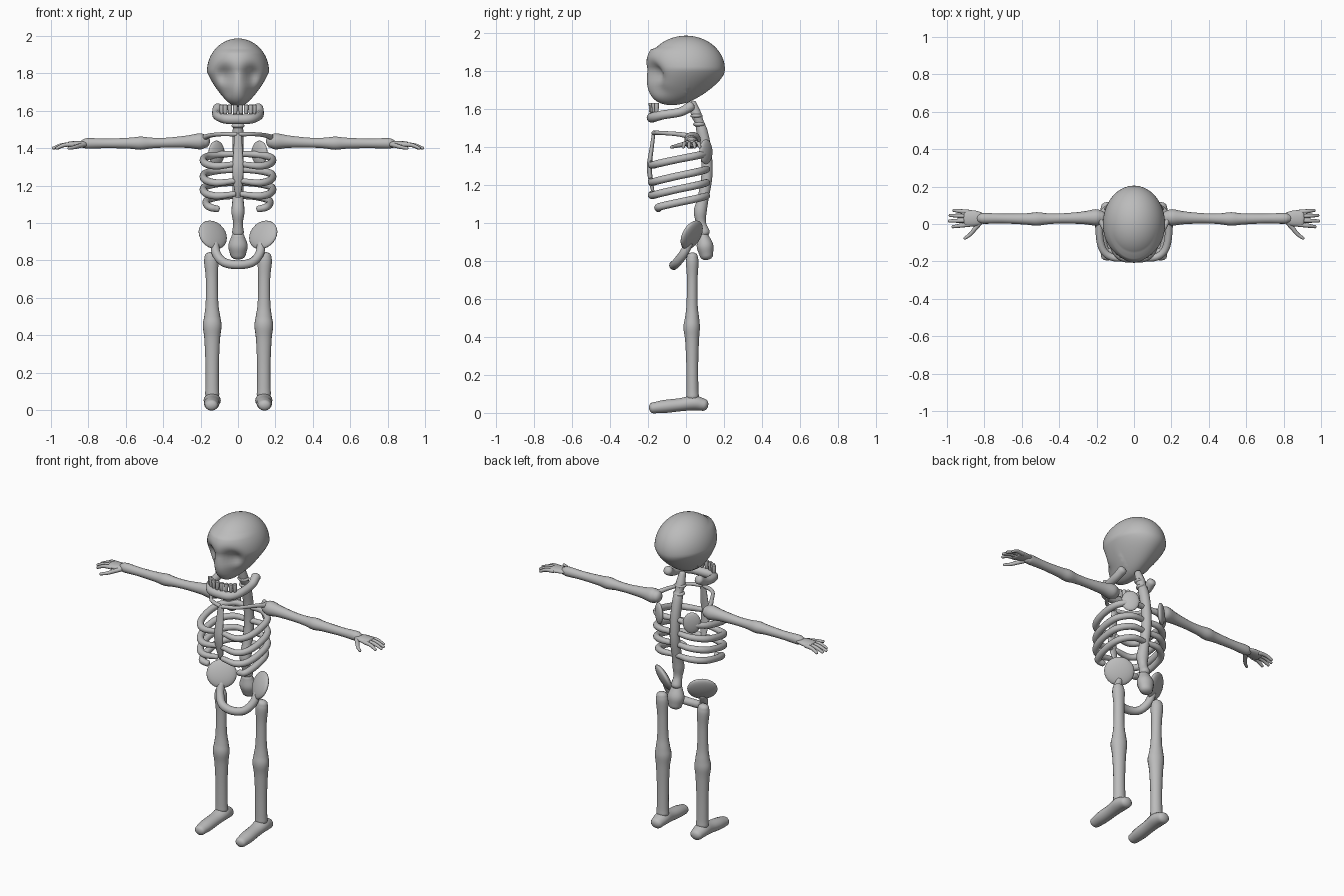
import bpy, bmesh, math
from mathutils import Vector, Matrix

cube = bpy.data.objects.get("Cube")
if cube:
    bpy.data.objects.remove(cube, do_unlink=True)

bone = bpy.data.materials.new("bone_grey")
bone.use_nodes = True
bone.diffuse_color = (0.5, 0.5, 0.5, 1)
bone.node_tree.nodes["Principled BSDF"].inputs["Base Color"].default_value = (0.5, 0.5, 0.5, 1)


def finish(name, bm, mirror=False):
    """Turn a bmesh into a smooth object, optionally mirrored in x."""
    bmesh.ops.recalc_face_normals(bm, faces=bm.faces)
    for f in bm.faces:
        f.smooth = True
    me = bpy.data.meshes.new(name)
    bm.to_mesh(me)
    bm.free()
    me.materials.append(bone)
    ob = bpy.data.objects.new(name, me)
    bpy.context.collection.objects.link(ob)
    if mirror:
        mod = ob.modifiers.new("Mirror", 'MIRROR')
        mod.use_mirror_merge = False
    return ob


def spline(pts, steps):
    """Catmull-Rom through (x, y, z, radius) points."""
    p = [Vector(q) for q in pts]
    p = [2 * p[0] - p[1]] + p + [2 * p[-1] - p[-2]]
    out = []
    for i in range(1, len(p) - 2):
        a, b, c, d = p[i - 1:i + 3]
        for s in range(steps):
            t = s / steps
            out.append(0.5 * (2 * b + (c - a) * t + (2 * a - 5 * b + 4 * c - d) * t ** 2
                              + (3 * b - a - 3 * c + d) * t ** 3))
    return out + [p[-2]]


def tube(name, pts, mirror=False, wide=1.0, flat=1.0, ref=(0, 0, 1), sides=14, steps=5, bm=None):
    """Round-ended bone swept along points; flat scales along ref, wide across it."""
    own = bm is None
    bm = bm or bmesh.new()
    path = spline(pts, steps)
    pos = [q.to_3d() for q in path]
    tan = [(pos[min(i + 1, len(pos) - 1)] - pos[max(i - 1, 0)]).normalized() for i in range(len(pos))]
    stations = [(p, t, q[3]) for p, t, q in zip(pos, tan, path)]
    cap = [math.radians(a) for a in (25, 50, 75)]
    bulge = 0.7 * min(wide, flat)

    def ends(st, sign):
        p, t, r = st
        return [(p + sign * t * r * bulge * math.sin(a), t, r * math.cos(a)) for a in cap]
    stations = ends(stations[0], -1)[::-1] + stations + ends(stations[-1], 1)
    rings = []
    for p, t, r in stations:
        side = t.cross(Vector(ref)).normalized()
        up = side.cross(t)
        rings.append([bm.verts.new(p + r * (wide * math.cos(a) * side + flat * math.sin(a) * up))
                      for a in (2 * math.pi * k / sides for k in range(sides))])
    for a, b in zip(rings, rings[1:]):
        for k in range(sides):
            n = (k + 1) % sides
            bm.faces.new((a[k], a[n], b[n], b[k]))
    bm.faces.new(rings[0])
    bm.faces.new(rings[-1])
    if own:
        return finish(name, bm, mirror)


def disc(name, centre, normal, size):
    """Flattened ellipsoid plate bone, mirrored."""
    bm = bmesh.new()
    rot = Vector(normal).to_track_quat('Z', 'Y').to_matrix().to_4x4()
    bmesh.ops.create_uvsphere(bm, u_segments=24, v_segments=14, radius=1,
                              matrix=Matrix.Translation(centre) @ rot @ Matrix.Diagonal((*size, 1)))
    finish(name, bm, True)


# Skull: egg with a blunt face, two shallow sockets and a narrow chin
bm = bmesh.new()
bmesh.ops.create_uvsphere(bm, u_segments=64, v_segments=40, radius=1)
for vert in bm.verts:
    u, v, w = vert.co
    low = max(-w, 0)
    x = 0.166 * u * (1 - 0.4 * low)
    y = 0.205 * v * (1 + (0.2 * abs(w) if v < 0 and w < 0.6 else 0))
    z = 1.81 + 0.177 * w + 0.07 * v * low
    if v < 0:
        eye = math.exp(-((abs(x) - 0.075) / 0.045) ** 2 - ((z - 1.785) / 0.055) ** 2)
        cheek = math.exp(-((abs(x) - 0.07) / 0.035) ** 2 - ((z - 1.70) / 0.04) ** 2)
        y += 0.055 * eye + 0.025 * cheek
    vert.co = (x, y, z)
finish("skull", bm)

# Jaw and its row of teeth
half = [(0.108, 0.025, 1.615, 0.027), (0.115, -0.03, 1.585, 0.024),
        (0.105, -0.12, 1.57, 0.024), (0.065, -0.172, 1.557, 0.026)]
tube("jaw", half + [(0, -0.18, 1.555, 0.027)] + [(-x, y, z, r) for x, y, z, r in half[::-1]])
bm = bmesh.new()
for i in range(8):
    a = (i - 3.5) * 0.3
    bmesh.ops.create_cone(bm, cap_ends=True, segments=10, radius1=0.011, radius2=0.013, depth=0.05,
                          matrix=Matrix.Translation((0.1 * math.sin(a), -0.125 - 0.06 * math.cos(a), 1.608)))
teeth = finish("teeth", bm)
bev = teeth.modifiers.new("Bevel", 'BEVEL')
bev.width, bev.segments = 0.003, 2

# Spine with vertebra swellings, plus sacrum
spine = [(0, 0.035, 1.63, 0.02), (0, 0.055, 1.57, 0.028), (0, 0.07, 1.53, 0.024), (0, 0.085, 1.48, 0.03),
         (0, 0.105, 1.38, 0.03), (0, 0.11, 1.25, 0.03), (0, 0.09, 1.13, 0.03),
         (0, 0.075, 1.06, 0.035), (0, 0.08, 1.0, 0.026), (0, 0.095, 0.95, 0.032)]
tube("spine", spine, ref=(0, 1, 0))
tube("sacrum", [(0, 0.09, 0.93, 0.03), (0, 0.1, 0.88, 0.045), (0, 0.108, 0.83, 0.036)],
     ref=(0, 1, 0), wide=1.15)
bm = bmesh.new()
for y, z in ((0.055, 1.565), (0.07, 1.52)):
    bmesh.ops.create_uvsphere(bm, u_segments=18, v_segments=10, radius=1,
                              matrix=Matrix.Translation((0, y, z)) @ Matrix.Diagonal((0.036, 0.032, 0.015, 1)))
finish("neck_vertebrae", bm)

# Breastbone
tube("breastbone", [(0, -0.17, 1.475, 0.02), (0, -0.18, 1.4, 0.024), (0, -0.193, 1.3, 0.03),
                    (0, -0.185, 1.22, 0.026), (0, -0.168, 1.14, 0.014)], ref=(0, 1, 0), flat=0.45)

# Ribs slope down from the spine to the front; the last pair floats
for i, (back, front) in enumerate(((1.37, 1.305), (1.285, 1.215), (1.215, 1.145), (1.145, 1.075))):
    drop = lambda t: back + (front - back) * t
    pts = [(0.015, 0.105, drop(0), 0.016), (0.1, 0.105, drop(0.05), 0.019), (0.17, 0.05, drop(0.25), 0.02),
           (0.185, -0.05, drop(0.55), 0.02), (0.165, -0.14, drop(0.85), 0.02)]
    if i < 3:
        pts += [(0.11, -0.18, drop(1), 0.019), (0.02, -0.182, drop(1) + 0.01, 0.015)]
    else:
        pts = [(x * 0.92, y, z, r) for x, y, z, r in pts] + [(0.11, -0.145, drop(1), 0.018)]
    tube("rib_pair_%d" % (i + 1), pts, True)

# Collarbones and shoulder blades
tube("collarbones", [(0.01, -0.17, 1.475, 0.012), (0.09, -0.135, 1.475, 0.011),
                     (0.15, -0.04, 1.468, 0.012), (0.185, 0.03, 1.455, 0.016)], True)
disc("shoulder_blades", (0.115, 0.105, 1.375), (0.6, 0.8, 0), (0.052, 0.066, 0.018))

# Arms
tube("arms", [(0.175, 0.035, 1.437, 0.036), (0.205, 0.035, 1.437, 0.044), (0.27, 0.033, 1.435, 0.034),
              (0.38, 0.03, 1.43, 0.027), (0.46, 0.028, 1.428, 0.029), (0.52, 0.027, 1.427, 0.036),
              (0.58, 0.027, 1.427, 0.03), (0.7, 0.029, 1.426, 0.026), (0.8, 0.03, 1.426, 0.029),
              (0.825, 0.03, 1.424, 0.024)], True)

# Hands: a flat palm, four fingers and a forward thumb
bm = bmesh.new()
tube("", [(0.815, 0.03, 1.425, 0.032), (0.85, 0.03, 1.424, 0.042), (0.9, 0.03, 1.42, 0.045)],
     wide=1, flat=0.38, bm=bm)
for tip, y0, y1 in ((0.965, 0.064, 0.073), (0.985, 0.042, 0.046), (0.99, 0.019, 0.016), (0.97, -0.003, -0.015)):
    mid = (0.89 + tip) / 2
    tube("", [(0.88, y0, 1.42, 0.012), (mid, (y0 + y1) / 2, 1.417, 0.011), (tip, y1, 1.4, 0.008)],
         bm=bm, sides=10)
tube("", [(0.82, 0.01, 1.42, 0.013), (0.85, -0.025, 1.412, 0.012), (0.875, -0.055, 1.405, 0.01),
          (0.905, -0.077, 1.4, 0.008)], bm=bm, sides=10)
finish("hands", bm, True)

# Pelvis: two tilted plates joined by a front arch
disc("hip_plates", (0.135, 0.03, 0.937), (0.5, 0.75, -0.4), (0.087, 0.083, 0.024))
half = [(0.125, 0.015, 0.89, 0.022), (0.115, -0.015, 0.835, 0.024), (0.075, -0.05, 0.79, 0.024)]
tube("pelvic_arch", half + [(0, -0.065, 0.777, 0.024)] + [(-x, y, z, r) for x, y, z, r in half[::-1]],
     ref=(0, 1, 0.3))

# Legs
tube("legs", [(0.145, 0.033, 0.825, 0.033), (0.143, 0.033, 0.79, 0.038), (0.14, 0.033, 0.7, 0.032),
              (0.139, 0.032, 0.57, 0.034), (0.138, 0.032, 0.5, 0.043), (0.138, 0.03, 0.45, 0.05),
              (0.138, 0.032, 0.38, 0.042), (0.138, 0.033, 0.25, 0.036), (0.138, 0.034, 0.13, 0.036),
              (0.138, 0.035, 0.085, 0.038)], True, ref=(0, 1, 0), flat=0.88, sides=18)

# Feet taper from heel to toe
tube("feet", [(0.138, 0.095, 0.042, 0.038), (0.138, 0.04, 0.052, 0.046), (0.139, -0.03, 0.043, 0.041),
              (0.141, -0.11, 0.034, 0.041), (0.142, -0.175, 0.026, 0.034)], True, flat=0.85, sides=18)
